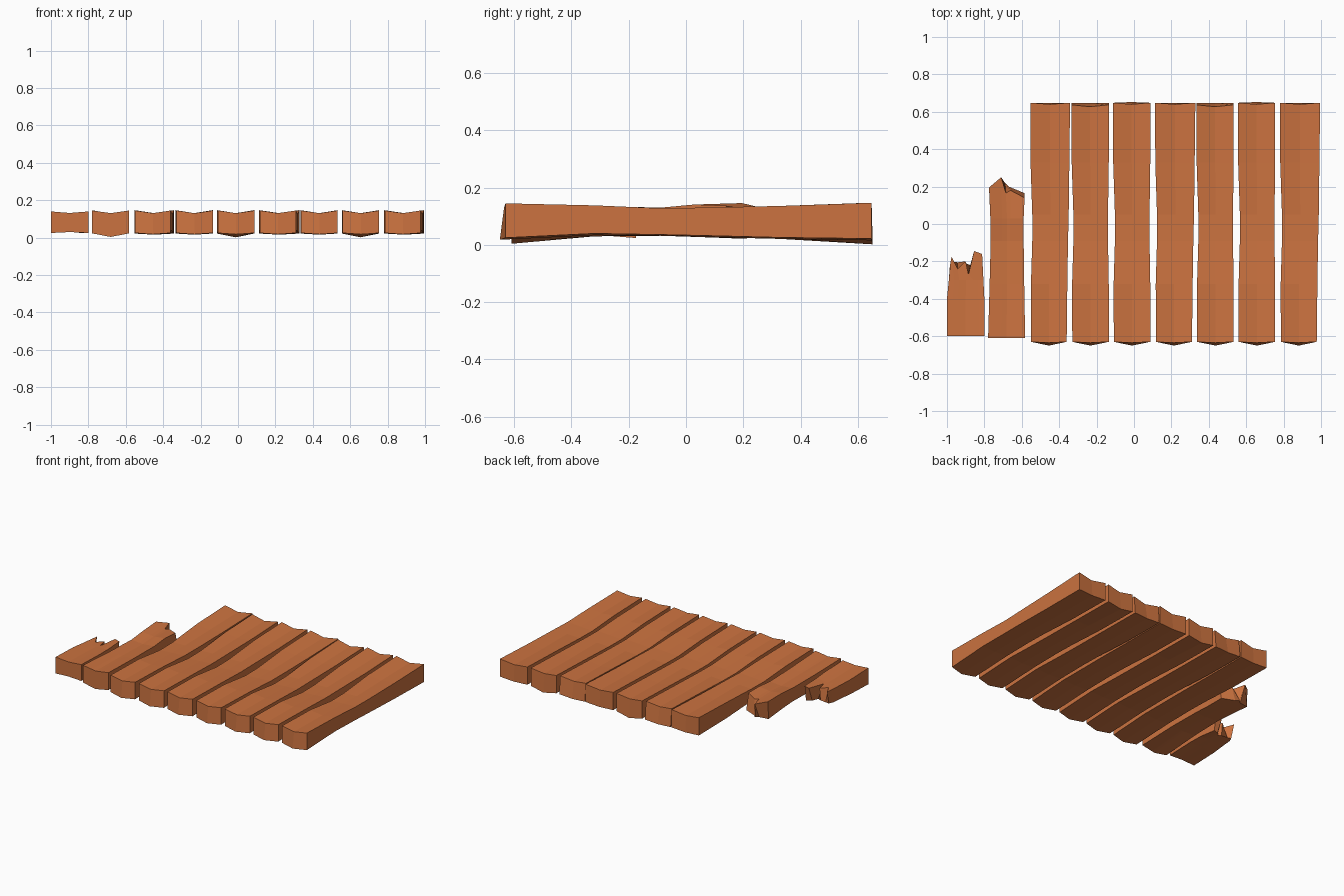
import bpy

wood = bpy.data.materials.new("orange_wood")
wood.diffuse_color = (0.6, 0.17, 0.05, 1)


def loft(name, rings):
    """Each ring is (top points left to right, bottom points left to right)."""
    n = len(rings[0][0])
    m = 2 * n
    verts, faces = [], []
    for top, bottom in rings:
        verts += top + bottom[::-1]
    for r in range(len(rings) - 1):
        for i in range(m):
            j = (i + 1) % m
            faces.append((r * m + i, r * m + m + i, r * m + m + j, r * m + j))
    last = (len(rings) - 1) * m
    for i in range(n - 1):
        a, b, c, d = i, i + 1, m - 2 - i, m - 1 - i
        faces.append((a, b, c, d))
        faces.append((last + d, last + c, last + b, last + a))
    mesh = bpy.data.meshes.new(name)
    mesh.from_pydata(verts, [], faces)
    mesh.materials.append(wood)
    mesh.update()
    bpy.context.collection.objects.link(bpy.data.objects.new(name, mesh))


# whole planks: y, edge top, middle top, edge bottom, middle bottom
STATIONS = [(-0.63, 0.145, 0.131, 0.025, 0.018),
            (-0.32, 0.138, 0.127, 0.04, 0.034),
            (-0.09, 0.128, 0.122, 0.036, 0.032),
            (0.05, 0.130, 0.122, 0.033, 0.028),
            (0.33, 0.136, 0.125, 0.026, 0.021),
            (0.648, 0.147, 0.131, 0.022, 0.016)]


def whole_plank(name, x0, x1, kind):
    rings = []
    for k, (y, te, tm, be, bm) in enumerate(STATIONS):
        s = k / 5
        mid = k in (2, 3)
        a = x0 + (0.006 if mid else -0.004 * s)
        b = x1 + (0.018 * s if kind == 0 else -0.004 * mid)
        c = (a + b) / 2
        yt = yb = ym = y
        ytm = y
        if k == 0:
            ym = -0.65
            ytm = -0.635
        if k == 5:
            ytm = 0.64
            if kind == 1:
                yt, ytm = 0.637, 0.627
            if kind == 2:
                bm = 0.002
                ym = 0.652
        left = te - (0.012 if mid else 0)
        rings.append(([(a, yt, left), (c, ytm, tm), (b, yt, te)],
                      [(a, yb, be), (c, ym, bm), (b, yb, be)]))
    loft(name, rings)


starts = [-0.55, -0.33, -0.108, 0.117, 0.338, 0.56, 0.785]
ends = [-0.36, -0.135, 0.087, 0.31, 0.533, 0.755, 0.977]
for i, (a, b) in enumerate(zip(starts, ends)):
    whole_plank(f"plank_{i + 3}", a, b, i % 3)


def broken_plank(name, fr, stations, tip):
    """Stations: y, x left, x right, edge top, mid top, edge bottom, mid bottom.
    Tip: x, y, z top and x, y, z bottom for every column."""
    rings = []
    for y, a, b, te, tm, be, bm in stations:
        top, bot = [], []
        for f in fr:
            w = 1 - abs(2 * f - 1)
            x = a + (b - a) * f
            top.append((x, y, te + (tm - te) * w))
            bot.append((x, y, be + (bm - be) * w))
        rings.append((top, bot))
    rings.append(([t[:3] for t in tip], [t[3:] for t in tip]))
    loft(name, rings)


# short snapped plank with splintered end
broken_plank("broken_plank_short", [0, 0.15, 0.3, 0.5, 0.7, 0.85, 1],
             [(-0.6, -1.0, -0.8, 0.14, 0.132, 0.025, 0.03),
              (-0.4, -1.0, -0.8, 0.134, 0.127, 0.032, 0.032),
              (-0.3, -0.99, -0.805, 0.13, 0.125, 0.034, 0.033)],
             [(-0.982, -0.21, 0.128, -0.985, -0.23, 0.035),
              (-0.975, -0.175, 0.128, -0.972, -0.20, 0.035),
              (-0.943, -0.24, 0.124, -0.943, -0.205, 0.034),
              (-0.9, -0.20, 0.124, -0.9, -0.21, 0.034),
              (-0.885, -0.27, 0.124, -0.875, -0.22, 0.034),
              (-0.855, -0.145, 0.132, -0.85, -0.19, 0.026),
              (-0.812, -0.16, 0.131, -0.812, -0.175, 0.024)])

# longer snapped plank
broken_plank("broken_plank_long", [0, 0.35, 0.5, 0.6, 1],
             [(-0.61, -0.78, -0.582, 0.145, 0.131, 0.023, 0.004),
              (-0.32, -0.772, -0.587, 0.134, 0.127, 0.036, 0.03),
              (-0.09, -0.766, -0.59, 0.13, 0.123, 0.036, 0.032),
              (0.03, -0.768, -0.59, 0.141, 0.13, 0.03, 0.028)],
             [(-0.775, 0.195, 0.146, -0.775, 0.19, 0.022),
              (-0.71, 0.25, 0.133, -0.71, 0.20, 0.022),
              (-0.685, 0.165, 0.13, -0.69, 0.22, 0.024),
              (-0.66, 0.18, 0.13, -0.67, 0.2, 0.024),
              (-0.585, 0.14, 0.137, -0.585, 0.165, 0.025)])
